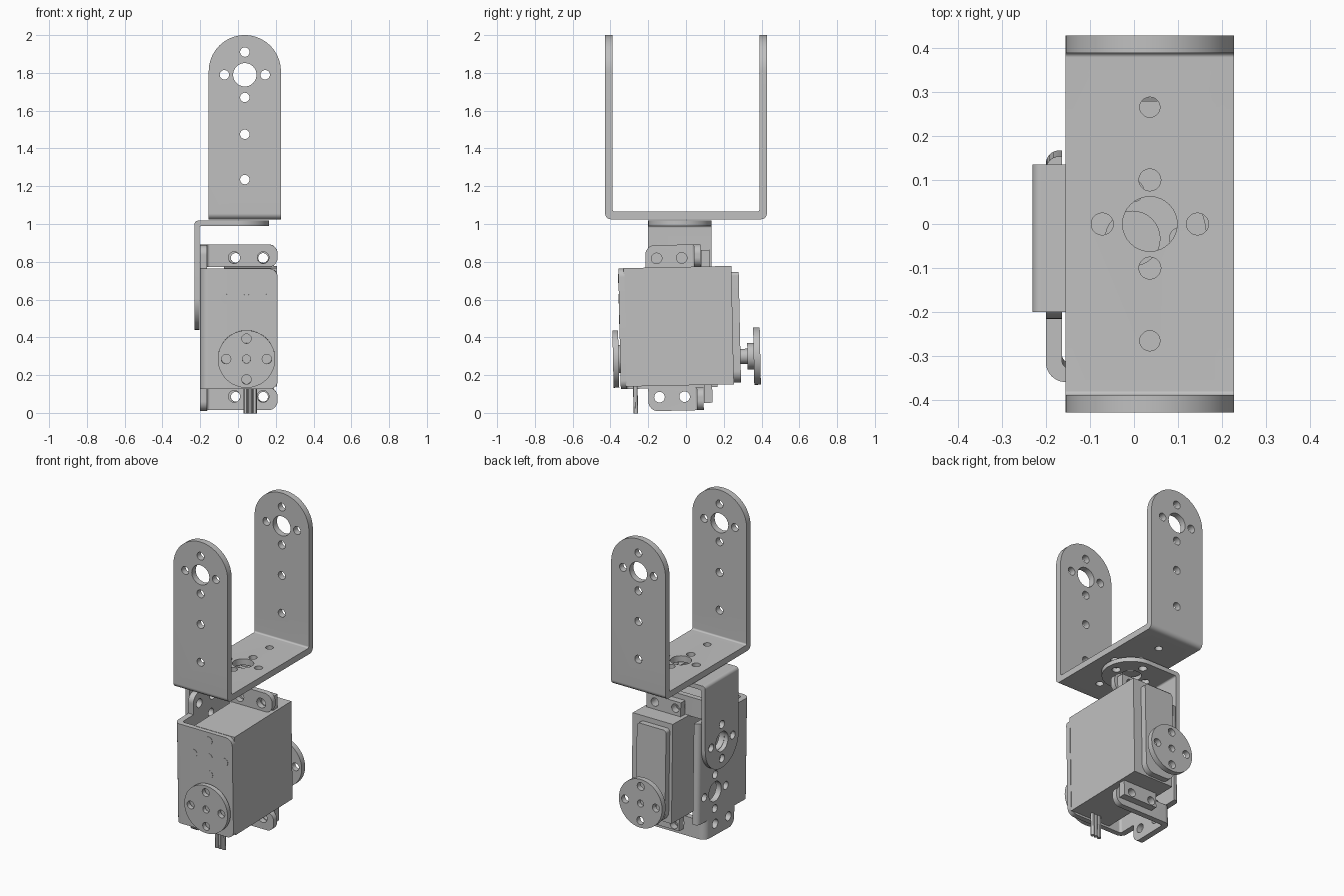
import bpy, bmesh, math
from mathutils import Matrix, Vector

cube = bpy.data.objects.get("Cube")
if cube:
    bpy.data.objects.remove(cube)

GREY = (0.53, 0.53, 0.53, 1)
mat = bpy.data.materials.new("bare metal grey")
mat.use_nodes = True
mat.diffuse_color = GREY
mat.node_tree.nodes["Principled BSDF"].inputs["Base Color"].default_value = GREY

# The servo and its cradle lean slightly about x
PIVOT = Vector((0, -0.05, 0.455))
LEAN = Matrix.Translation(PIVOT) @ Matrix.Rotation(math.radians(1.2), 4, 'X') @ Matrix.Translation(-PIVOT)


def circle(u, v, r, n=32):
    return [(u + r * math.cos(math.tau * i / n), v + r * math.sin(math.tau * i / n)) for i in range(n)]


def rounded(corners, steps=12):
    """Outline from (u, v, radius) corners."""
    pts = []
    for i, (u, v, r) in enumerate(corners):
        p = Vector((u, v))
        if r == 0:
            pts.append(p)
            continue
        r *= 0.998
        a = (Vector(corners[i - 1][:2]) - p).normalized()
        b = (Vector(corners[(i + 1) % len(corners)][:2]) - p).normalized()
        half = a.angle(b) / 2
        t = r / math.tan(half)
        c = p + (a + b).normalized() * (r / math.sin(half))
        s, e = p + a * t - c, p + b * t - c
        pts += [c + s.lerp(e, k / steps).normalized() * r for k in range(steps + 1)]
    return pts


def rect(u0, u1, v0, v1, r00=0, r10=0, r11=0, r01=0):
    return rounded([(u0, v0, r00), (u1, v0, r10), (u1, v1, r11), (u0, v1, r01)])


def horn_holes(u, v, big, small=0.025, du=0.108, dv=0.108):
    return [circle(u, v, big)] + [circle(u + a * du, v + b * dv, small, 20)
                                  for a, b in ((1, 0), (-1, 0), (0, 1), (0, -1))]


def prism(name, axis, lo, hi, loops):
    """Solid extruded along an axis; the first loop is the outline, the rest are holes."""
    cu = bpy.data.curves.new(name, 'CURVE')
    cu.dimensions, cu.fill_mode, cu.extrude = '2D', 'BOTH', (hi - lo) / 2
    for loop in loops:
        sp = cu.splines.new('POLY')
        sp.points.add(len(loop) - 1)
        for pt, (u, v) in zip(sp.points, loop):
            pt.co = (u, v, 0, 1)
        sp.use_cyclic_u = True
    tmp = bpy.data.objects.new(name, cu)
    bpy.context.collection.objects.link(tmp)
    me = bpy.data.meshes.new_from_object(tmp.evaluated_get(bpy.context.evaluated_depsgraph_get()))
    bpy.data.objects.remove(tmp)
    bm = bmesh.new()
    bm.from_mesh(me)
    bmesh.ops.remove_doubles(bm, verts=bm.verts, dist=1e-5)
    for vert in bm.verts:
        u, v, w = vert.co
        w += (lo + hi) / 2
        vert.co = {'x': (w, u, v), 'y': (u, w, v), 'z': (u, v, w)}[axis]
    bmesh.ops.recalc_face_normals(bm, faces=bm.faces)
    bm.to_mesh(me)
    bm.free()
    me.materials.clear()
    me.materials.append(mat)
    ob = bpy.data.objects.new(name, me)
    bpy.context.collection.objects.link(ob)
    return ob


def trim(ob, *shapes):
    """Keep only what lies inside every shape."""
    for s in shapes:
        m = ob.modifiers.new("trim", 'BOOLEAN')
        m.operation, m.solver, m.object = 'INTERSECT', 'EXACT', s
    me = bpy.data.meshes.new_from_object(ob.evaluated_get(bpy.context.evaluated_depsgraph_get()))
    ob.modifiers.clear()
    ob.data = me
    for s in shapes:
        bpy.data.objects.remove(s)
    return ob


def finish(ob, lean=False):
    if lean:
        ob.data.transform(LEAN)
    bpy.ops.object.select_all(action='DESELECT')
    ob.select_set(True)
    bpy.context.view_layer.objects.active = ob
    bpy.ops.object.shade_smooth_by_angle(angle=math.radians(30))


# Upper U bracket
L, R, MID = -0.155, 0.227, 0.036
Y, T, B = 0.428, 0.04, 1.025
u_profile = rounded([(-Y, B, 0.03), (Y, B, 0.03), (Y, 2.1, 0), (Y - T, 2.1, 0), (Y - T, B + T, 0.01),
                     (T - Y, B + T, 0.01), (T - Y, 2.1, 0), (-Y, 2.1, 0)])
leg_holes = horn_holes(MID, 1.79, 0.062, dv=0.12) + [circle(MID, z, 0.025, 20) for z in (1.475, 1.235)]
base_holes = horn_holes(MID, 0, 0.062, dv=0.1) + [circle(MID, y, 0.023, 20) for y in (-0.265, 0.265)]
finish(trim(prism("upper_u_bracket", 'x', L - 0.1, R + 0.1, [u_profile]),
            prism("leg_shape", 'y', -1, 1, [rect(L, R, 0.9, 2, 0, 0, 0.191, 0.191)] + leg_holes),
            prism("base_shape", 'z', 0.8, 2.2, [rect(L - 0.05, R + 0.05, -1, 1)] + base_holes)))

# Angle bracket joining the U bracket to the cradle
l_profile = rounded([(-0.23, 0.3, 0), (-0.203, 0.3, 0), (-0.203, 0.99, 0.01), (0.3, 0.99, 0),
                     (0.3, 1.018, 0), (-0.23, 1.018, 0.02)])
finish(trim(prism("angle_bracket", 'y', -0.4, 0.4, [l_profile]),
            prism("top_shape", 'z', 0, 2, [rect(-0.5, 0.165, -0.2, 0.135, 0, 0.167, 0.167)]
                  + horn_holes(-0.003, -0.033, 0.062)),
            prism("end_shape", 'x', -0.6, 0.6, [rect(-0.2, 0.135, 0.44, 1.3, 0.167, 0.167)]
                  + horn_holes(-0.033, 0.607, 0.062))))

# Cradle: front plate wrapping round to the side plate
wrap = rounded([(-0.2, -0.352, 0.045), (0.4, -0.352, 0), (0.4, -0.32, 0), (-0.163, -0.32, 0.015),
                (-0.163, 0.16, 0), (-0.2, 0.16, 0.03)])
finish(trim(prism("servo_cradle", 'z', 0, 1, [wrap]),
            prism("front_shape", 'y', -1, 1, [rect(-0.3, 0.21, 0.132, 0.77, 0, 0.045, 0.045)]),
            prism("side_shape", 'x', -1, 1, [rect(-0.6, 0.6, 0.1, 0.9)]
                  + horn_holes(-0.01, 0.29, 0.062) + horn_holes(-0.033, 0.607, 0.062))), True)

# Screw heads of the fixing pattern on the front plate
for i, loop in enumerate(horn_holes(0.045, 0.61, 0.025)):
    finish(prism(f"front_plate_screw_{i}", 'y', -0.354, -0.34, [loop]), True)

# Mounting tabs above and below, each bent round the back corner
for name, lo, hi, hole in (("upper", 0.77, 0.89, 0.82), ("lower", 0.012, 0.132, 0.085)):
    up = name == "upper"
    bend = rounded([(-0.2, -0.4, 0), (-0.163, -0.4, 0), (-0.163, 0.05, 0.015), (0.4, 0.05, 0),
                    (0.4, 0.085, 0), (-0.2, 0.085, 0.045)])
    end = rect(-0.3, 0.21, lo, hi, 0, 0.05, 0.05)
    side = rect(-0.207, 0.3, lo, hi, 0 if up else 0.05, 0, 0, 0.05 if up else 0)
    finish(trim(prism(f"{name}_tab", 'z', lo - 0.05, hi + 0.05, [bend]),
                prism("end_shape", 'y', -1, 1, [end] + [circle(x, hole, 0.031) for x in (-0.02, 0.133)]),
                prism("side_shape", 'x', -1, 1, [side] + [circle(y, hole, 0.028) for y in (-0.148, -0.015)])),
           True)
    # Servo ear bolted against the tab
    z0, z1 = (0.76, 0.86) if up else (0.05, 0.16)
    ear = [rect(-0.05, 0.19, z0, z1)] + [circle(x, hole - 0.003, 0.026) for x in (-0.012, 0.133)]
    finish(prism(f"{name}_servo_ear", 'y', 0.088, 0.132, ear), True)

# Servo body and its raised back cover
finish(prism("servo_body", 'z', 0.145, 0.772, [rect(-0.075, 0.207, -0.325, 0.247)]), True)
finish(prism("back_cover", 'y', 0.245, 0.285, [rect(-0.055, 0.15, 0.155, 0.74, 0.06, 0.06, 0.02, 0.02)]), True)

# Output and idler horns with hubs
CX, CZ = 0.045, 0.292
for name, a, b in (("idler", -0.39, -0.36), ("output", 0.355, 0.39)):
    finish(prism(f"{name}_horn", 'y', a, b, [circle(CX, CZ, 0.152, 64)] + horn_holes(CX, CZ, 0.022)), True)
for name, a, b, r in (("idler_hub", -0.365, -0.34, 0.075), ("output_hub", 0.322, 0.36, 0.07),
                      ("output_shaft", 0.28, 0.324, 0.04)):
    finish(prism(name, 'y', a, b, [circle(CX, CZ, r, 40)]), True)

# Three-wire cable below the body
for i in range(3):
    x = 0.04 + i * 0.024
    finish(prism(f"cable_wire_{i}", 'z', 0.002, 0.16, [circle(x, -0.275, 0.012, 12)]), True)
